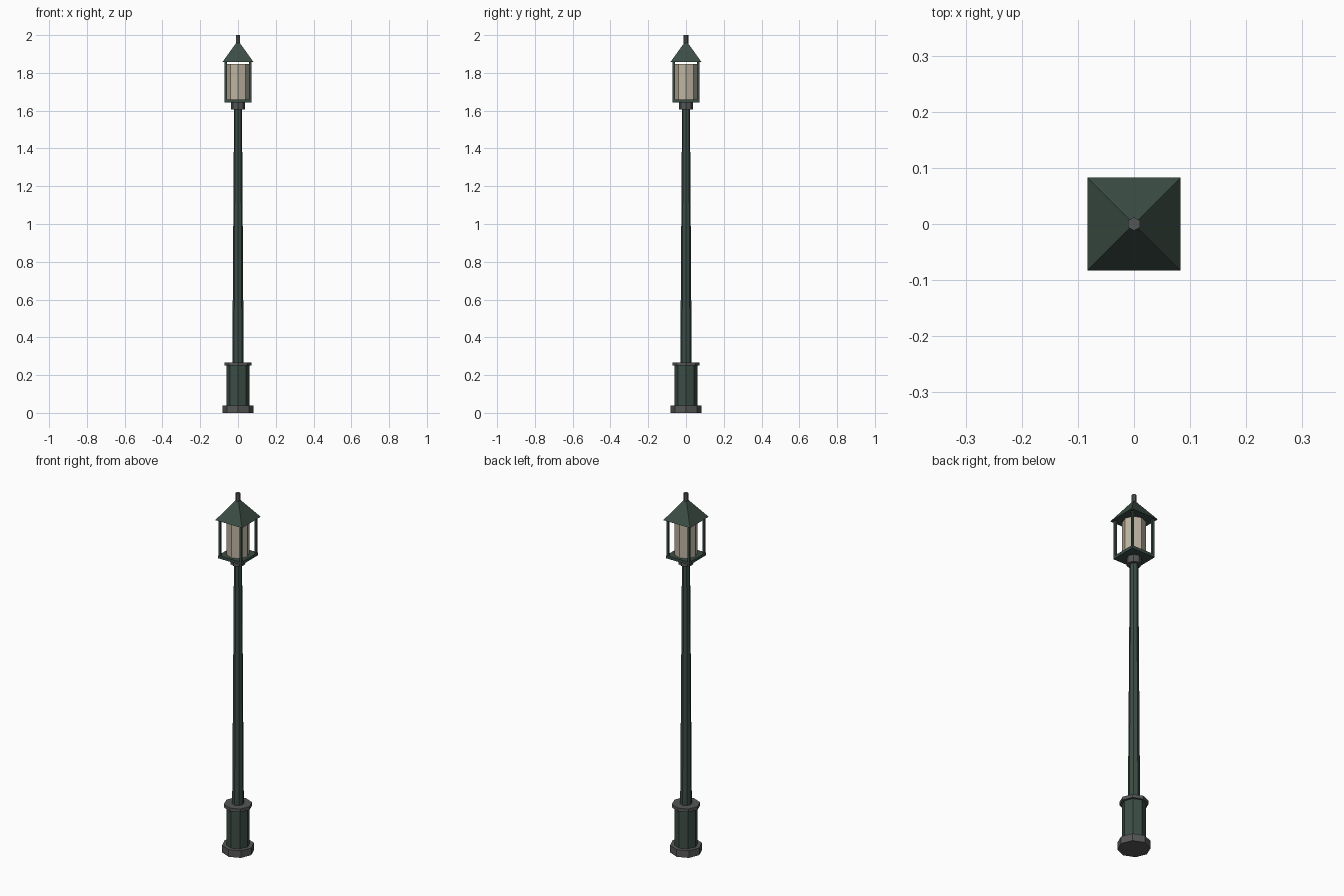
import bpy, math

if "Cube" in bpy.data.objects:
    bpy.data.objects.remove(bpy.data.objects["Cube"])

def material(name, color):
    m = bpy.data.materials.new(name)
    m.diffuse_color = (*color, 1)
    m.use_nodes = True
    m.node_tree.nodes["Principled BSDF"].inputs["Base Color"].default_value = m.diffuse_color
    return m

GREEN = material("dark_green_paint", (0.045, 0.075, 0.06))
IRON = material("dark_iron", (0.09, 0.095, 0.092))
GLASS = material("warm_glass", (0.52, 0.46, 0.36))

def prism(name, z0, z1, r0, r1, mat, sides=8, turn=0.0):
    """Flat-faced (tapered) prism standing between z0 and z1."""
    bpy.ops.mesh.primitive_cone_add(vertices=sides, radius1=r0, radius2=r1, depth=z1 - z0,
                                    location=(0, 0, (z0 + z1) / 2), rotation=(0, 0, turn))
    o = bpy.context.object
    o.name = name
    o.data.materials.append(mat)
    return o

def box(name, center, size, mat):
    bpy.ops.mesh.primitive_cube_add(size=1, location=center)
    o = bpy.context.object
    o.name = name
    o.scale = size
    o.data.materials.append(mat)
    return o

# Octagonal pedestal
prism("base_foot", 0.0, 0.04, 0.082, 0.082, IRON)
prism("pedestal", 0.04, 0.25, 0.06, 0.06, GREEN)
prism("pedestal_cap", 0.25, 0.268, 0.072, 0.072, IRON)

# Tapered pole and the collar under the lantern
prism("pole", 0.268, 1.605, 0.03, 0.021, GREEN)
prism("collar", 1.605, 1.643, 0.038, 0.038, IRON)

# Lantern floor, glass and corner posts
box("lantern_floor", (0, 0, 1.651), (0.144, 0.144, 0.016), GREEN)
prism("lantern_glass", 1.659, 1.848, 0.058, 0.058, GLASS)
for sx in (-1, 1):
    for sy in (-1, 1):
        box("corner_post", (sx * 0.065, sy * 0.065, 1.758), (0.011, 0.011, 0.2), GREEN)

# Pyramid roof and finial
prism("roof", 1.857, 1.962, 0.0825 * math.sqrt(2), 0.01, GREEN, 4, math.pi / 4)
prism("finial", 1.945, 2.0, 0.012, 0.012, IRON, 6)
